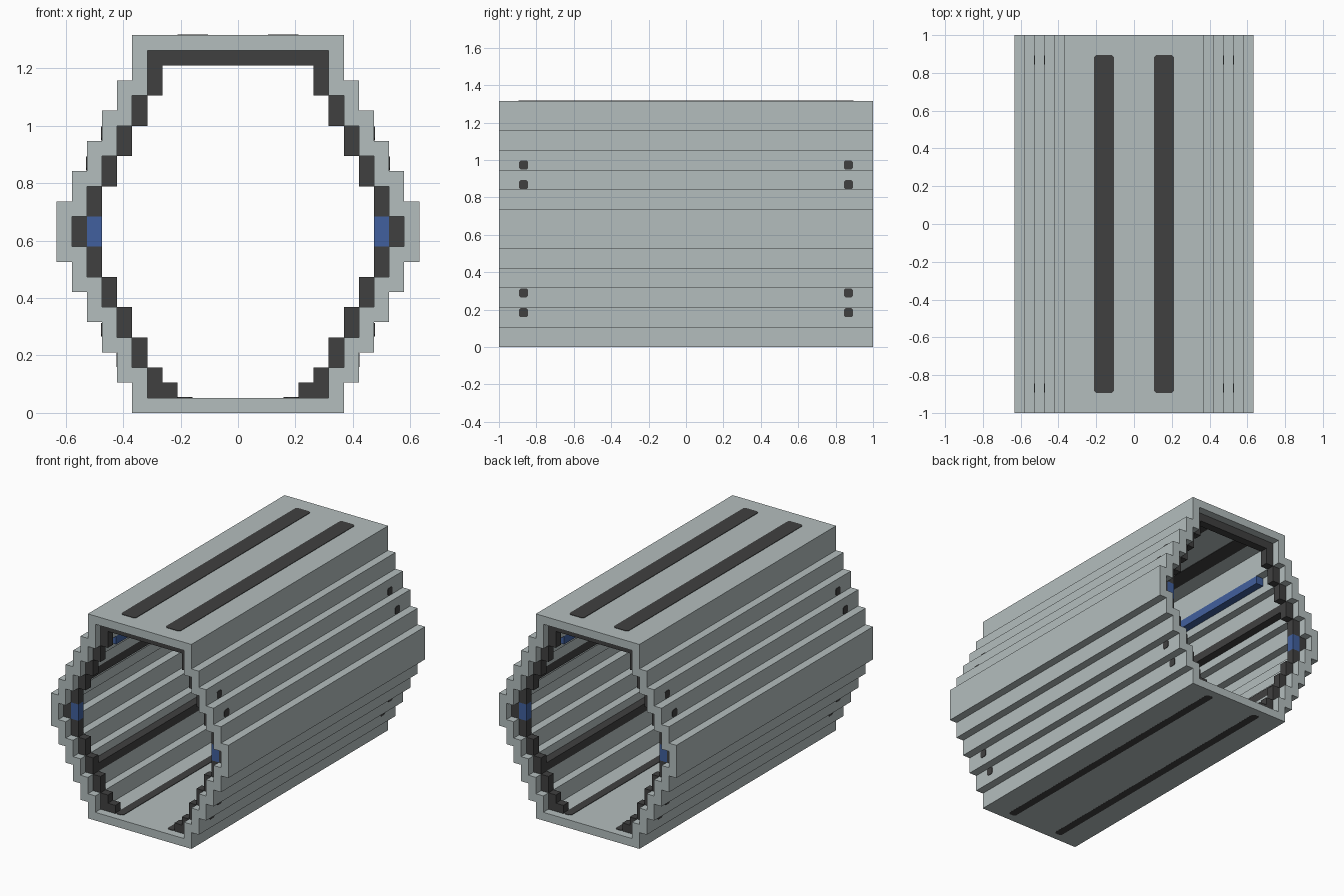
import bpy, bmesh
from mathutils import Vector

if "Cube" in bpy.data.objects:
    bpy.data.objects.remove(bpy.data.objects["Cube"], do_unlink=True)

U = 2 / 38          # one block of the stepped design
T = 0.003           # thickness of the inlay plates


def material(name, rgb):
    m = bpy.data.materials.new(name)
    m.use_nodes = True
    m.diffuse_color = (*rgb, 1)
    bsdf = next(n for n in m.node_tree.nodes if n.type == 'BSDF_PRINCIPLED')
    bsdf.inputs["Base Color"].default_value = (*rgb, 1)
    return m


GREY = material("pale_grey", (0.456, 0.515, 0.515))
DARK = material("charcoal", (0.051, 0.051, 0.051))
BLUE = material("blue", (0.053, 0.117, 0.342))


def finish(bm, name, mat):
    bmesh.ops.recalc_face_normals(bm, faces=bm.faces)
    me = bpy.data.meshes.new(name)
    bm.to_mesh(me)
    bm.free()
    me.materials.append(mat)
    ob = bpy.data.objects.new(name, me)
    bpy.context.collection.objects.link(ob)
    return ob


def mirror(ob, y=False):
    mod = ob.modifiers.new("mirror", 'MIRROR')
    mod.use_axis = (True, y, False)
    mod.use_clip = True
    return ob


def prism(bm, pts, direction):
    """Extrude a closed outline along a direction."""
    face = bm.faces.new([bm.verts.new(p) for p in pts])
    new = bmesh.ops.extrude_face_region(bm, geom=[face], use_keep_orig=True)["geom"]
    verts = [g for g in new if isinstance(g, bmesh.types.BMVert)]
    bmesh.ops.translate(bm, verts=verts, vec=direction)


def box(bm, x0, x1, y0, y1, z0, z1):
    """Box given in blocks."""
    pts = [(x * U, y0 * U, z * U) for x, z in ((x0, z0), (x1, z0), (x1, z1), (x0, z1))]
    prism(bm, pts, Vector((0, (y1 - y0) * U, 0)))


def plate(bm, centre, a, b, half_a, half_b, normal, cut=0.012):
    """Thin plate with clipped corners, spanned by axes a and b."""
    a, b, c = Vector(a), Vector(b), Vector(centre)
    p, q = half_a - cut, half_b - cut
    outline = [(half_a, -q), (half_a, q), (p, half_b), (-p, half_b),
               (-half_a, q), (-half_a, -q), (-p, -half_b), (p, -half_b)]
    prism(bm, [c + a * s + b * t for s, t in outline], Vector(normal) * T)


# Stepped outlines: (half width, bottom, top) in blocks
outer = [(7, 0, 2), (8, 2, 4), (9, 4, 6), (10, 6, 8), (11, 8, 10), (12, 10, 14),
         (11, 14, 16), (10, 16, 18), (9, 18, 20), (8, 20, 22), (7, 22, 25)]
inner = [(6, 1, 3), (7, 3, 5), (8, 5, 7), (9, 7, 9), (10, 9, 11), (11, 11, 13),
         (10, 13, 15), (9, 15, 17), (8, 17, 19), (7, 19, 21), (6, 21, 24)]


def outline(steps):
    pts = [(0, steps[0][1])]
    for w, z0, z1 in steps:
        pts += [(w, z0), (w, z1)]
    return pts + [(0, steps[-1][2])]


# Shell: half section, extruded and mirrored
bm = bmesh.new()
section = outline(outer) + outline(inner)[::-1]
prism(bm, [(x * U, -1, z * U) for x, z in section], Vector((0, 2, 0)))
seam = [f for f in bm.faces if all(abs(v.co.x) < 1e-5 for v in f.verts)]
bmesh.ops.delete(bm, geom=seam, context='FACES')
mirror(finish(bm, "shell", GREY))

# Dark frames just inside both openings
bm = bmesh.new()
for w, z0, z1 in inner:
    box(bm, w - 1, w, -18, -17, z0, z1)
box(bm, 4, 5, -18, -17, 1, 2)
mirror(finish(bm, "end_frames", DARK), y=True)
bm = bmesh.new()
for y in (-18, 17):
    box(bm, -5, 5, y, y + 1, 23, 24)
finish(bm, "frame_lintels", DARK)

# Blue blocks on the frames
bm = bmesh.new()
box(bm, 9, 10, -18, -17, 11, 13)
mirror(finish(bm, "frame_blocks", BLUE), y=True)

# Long rails along the inner walls
bm = bmesh.new()
box(bm, 7, 8, -17, 17, 5, 6)
box(bm, 8, 9, -17, 17, 16, 17)
mirror(finish(bm, "wall_rails", DARK))
bm = bmesh.new()
box(bm, 6, 7, -15, 15, 20, 21)
mirror(finish(bm, "light_strips", BLUE))

# Dark stripes on roof and floor, outside and inside
X, Y, Z = (1, 0, 0), (0, 1, 0), (0, 0, 1)
bm = bmesh.new()
for z, n in ((25 * U, 1), (24 * U, -1)):
    plate(bm, (3 * U, 0, z), X, Y, U, 17 * U, (0, 0, n))
mirror(finish(bm, "roof_stripes", DARK))
bm = bmesh.new()
# the outer stripes are set in so that the model rests on z = 0
for z, n in ((-0.0005, 1), (U, 1)):
    plate(bm, (3.5 * U, 0, z), X, Y, U / 2, 18 * U, (0, 0, n))
mirror(finish(bm, "floor_stripes", DARK))

# Small dark studs on the sides
bm = bmesh.new()
for x, row in ((8, 3.5), (9, 5.5), (10, 16.5), (9, 18.5)):
    plate(bm, (x * U, -16.5 * U, row * U), Y, Z, 0.024, 0.024, X, cut=0.008)
mirror(finish(bm, "side_studs", DARK), y=True)
